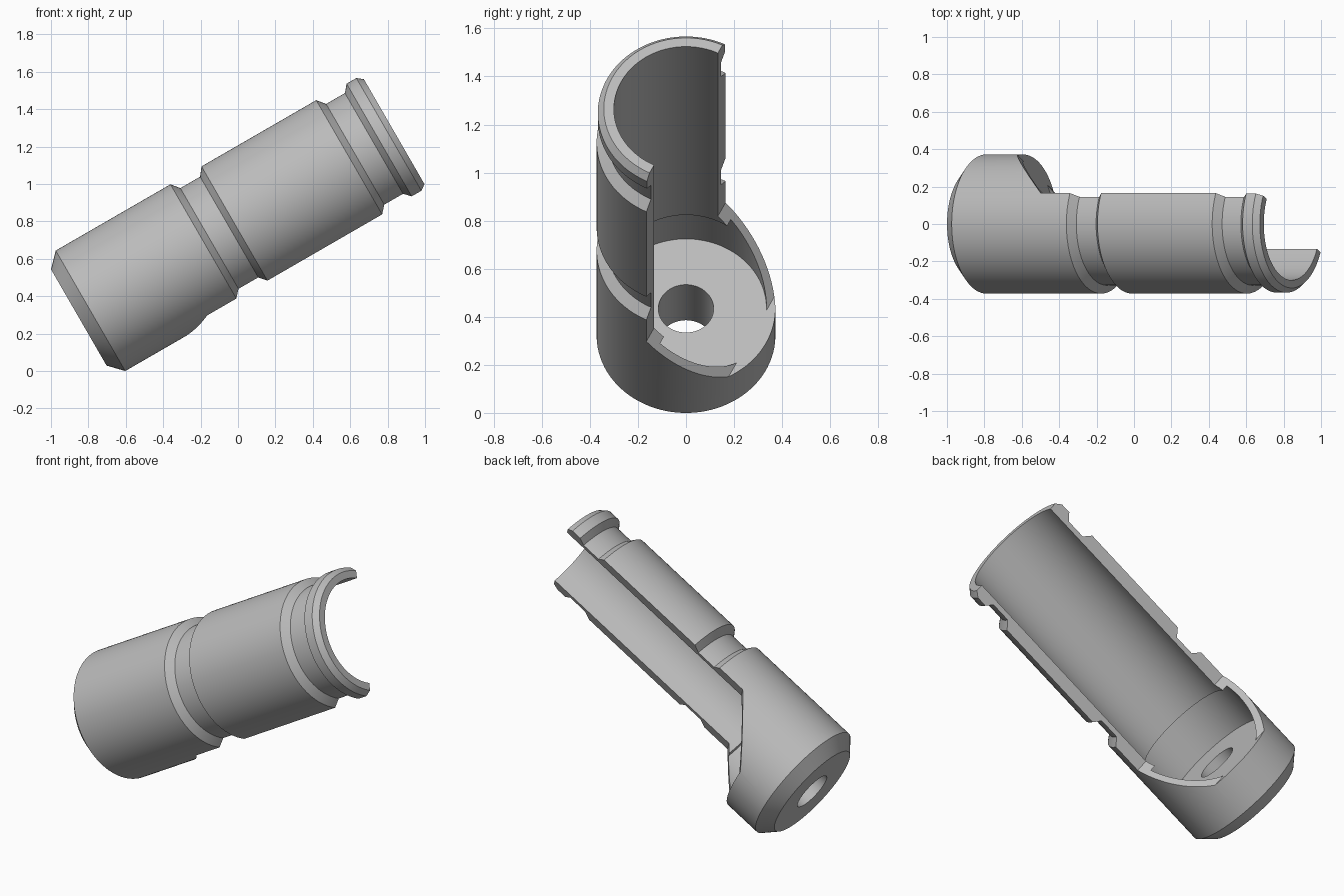
import bpy, bmesh, math
from mathutils import Matrix, Vector

cube = bpy.data.objects.get("Cube")
if cube:
    bpy.data.objects.remove(cube, do_unlink=True)

SEGMENTS = 96
FLOOR = 0.296      # height of the cup floor along the axis
LENGTH = 1.957
OPEN_START = 0.6   # where the half-open section begins

grey = bpy.data.materials.new("plain grey")
grey.use_nodes = True
colour = (0.5, 0.5, 0.5, 1)
grey.diffuse_color = colour
grey.node_tree.nodes["Principled BSDF"].inputs["Base Color"].default_value = colour


def make_object(name, bm):
    bmesh.ops.recalc_face_normals(bm, faces=bm.faces)
    mesh = bpy.data.meshes.new(name)
    bm.to_mesh(mesh)
    bm.free()
    obj = bpy.data.objects.new(name, mesh)
    bpy.context.collection.objects.link(obj)
    return obj


def lathe(name, profile):
    """Revolve a closed (radius, height) profile around z."""
    bm = bmesh.new()
    rings = []
    for i in range(SEGMENTS):
        a = math.tau * (i + 0.5) / SEGMENTS
        rings.append([bm.verts.new((r * math.cos(a), r * math.sin(a), z)) for r, z in profile])
    n = len(profile)
    for i in range(SEGMENTS):
        p, q = rings[i], rings[(i + 1) % SEGMENTS]
        for j in range(n):
            k = (j + 1) % n
            bm.faces.new((p[j], q[j], q[k], p[k]))
    return make_object(name, bm)


def prism(name, outline, half_width):
    """Extrude an (x, z) outline along y."""
    bm = bmesh.new()
    face = bm.faces.new([bm.verts.new((x, -half_width, z)) for x, z in outline])
    ext = bmesh.ops.extrude_face_region(bm, geom=[face])
    verts = [v for v in ext["geom"] if isinstance(v, bmesh.types.BMVert)]
    bmesh.ops.translate(bm, verts=verts, vec=(0, 2 * half_width, 0))
    return make_object(name, bm)


# Sleeve: outer wall with two grooves and a lip, then the bore, cup and end hole
outer = [(0.297, 0), (0.372, 0.072), (0.372, 0.78), (0.328, 0.816), (0.328, 0.938),
         (0.372, 0.972), (0.372, 1.68), (0.328, 1.716), (0.328, 1.832), (0.367, 1.865),
         (0.367, 1.925), (0.342, LENGTH)]
inner = [(0.3, LENGTH), (0.3, 0.556), (0.335, 0.556), (0.335, FLOOR), (0.115, FLOOR), (0.115, 0)]
sleeve = lathe("grooved_sleeve", outer + inner)

# Opening: half the tube removed, sloping at 45 degrees down to the cup floor
cutter = prism("opening_cutter", [(0, OPEN_START), (0, 2.2), (0.6, 2.2), (0.6, FLOOR),
                                  (OPEN_START - FLOOR, FLOOR)], 0.6)
cutter.hide_render = True
cut = sleeve.modifiers.new("opening", "BOOLEAN")
cut.operation = "DIFFERENCE"
cut.solver = "EXACT"
cut.object = cutter
bpy.ops.object.select_all(action="DESELECT")
bpy.context.view_layer.objects.active = sleeve
sleeve.select_set(True)
bpy.ops.object.modifier_apply(modifier=cut.name)
bpy.data.objects.remove(cutter, do_unlink=True)

# Lean the sleeve 30 degrees and roll the opening about its axis
tilt, roll = math.radians(30), math.radians(26.3)
axis = Vector((math.cos(tilt), 0, math.sin(tilt)))
up = Vector((-math.sin(tilt), 0, math.cos(tilt)))
open_dir = Vector((0, math.cos(roll), 0)) - up * math.sin(roll)
turn = Matrix((open_dir, axis.cross(open_dir), axis)).transposed().to_4x4()
sleeve.data.transform(Matrix.Translation((-0.851, 0, 0.286)) @ turn)

sleeve.data.materials.clear()
sleeve.data.materials.append(grey)
bpy.ops.object.shade_smooth_by_angle(angle=math.radians(25))
